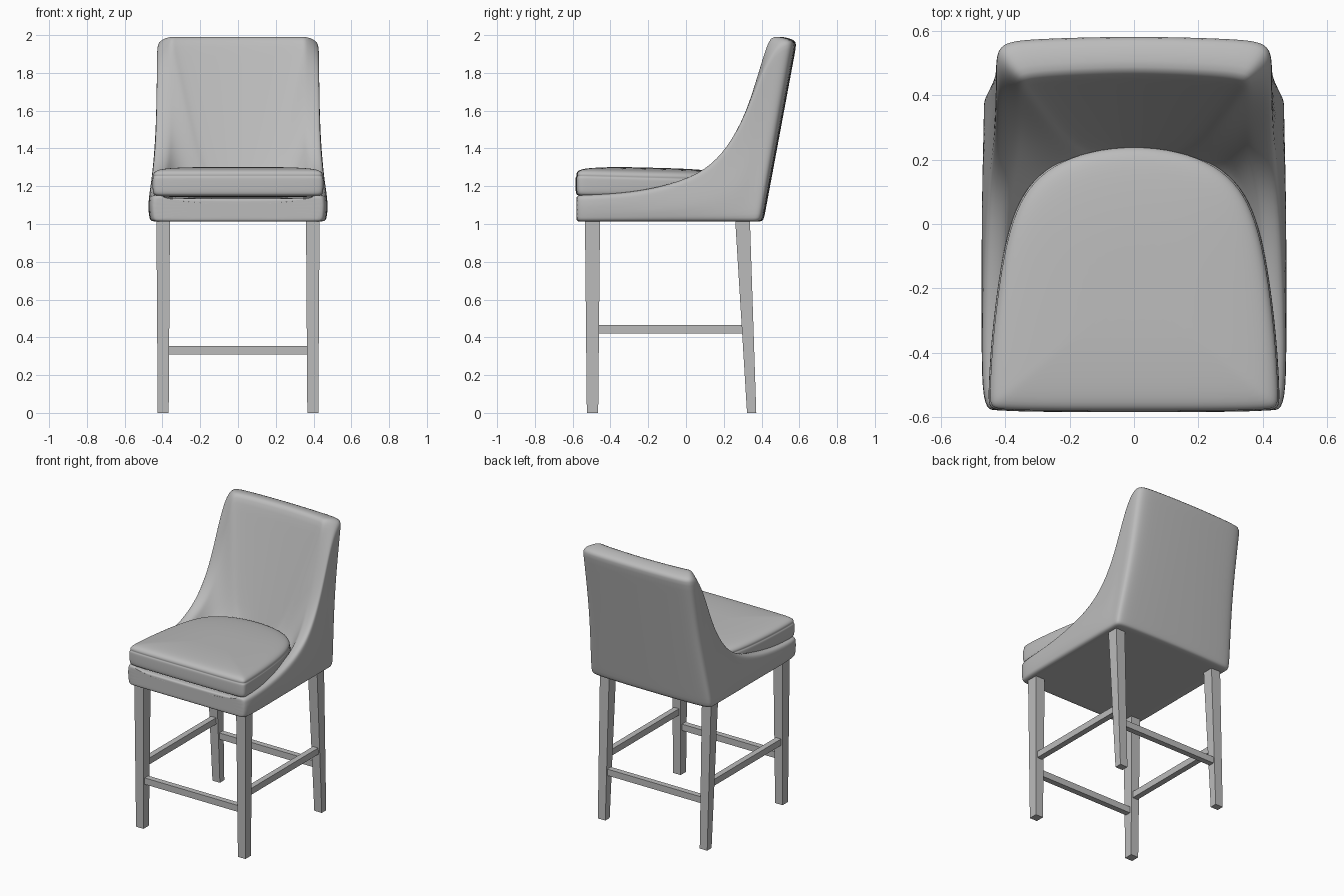
import bpy, bmesh
from mathutils import Vector

if "Cube" in bpy.data.objects:
    bpy.data.objects.remove(bpy.data.objects["Cube"])

mat = bpy.data.materials.new("warm_grey")
mat.diffuse_color = (0.5, 0.5, 0.5, 1)
mat.use_nodes = True
mat.node_tree.nodes["Principled BSDF"].inputs["Base Color"].default_value = mat.diffuse_color


def finish(name, bm, subdiv=0, mirror=False):
    """Turn a bmesh into a named object with modifiers."""
    bmesh.ops.recalc_face_normals(bm, faces=bm.faces[:])
    me = bpy.data.meshes.new(name)
    bm.to_mesh(me)
    bm.free()
    me.materials.append(mat)
    ob = bpy.data.objects.new(name, me)
    bpy.context.collection.objects.link(ob)
    if mirror:
        ob.modifiers.new("mirror", 'MIRROR')
    if subdiv:
        m = ob.modifiers.new("smooth", 'SUBSURF')
        m.levels = m.render_levels = subdiv
        for p in me.polygons:
            p.use_smooth = True
    return ob


def strip(bm, a, b, closed=False):
    """Quads between two equally long vertex rows."""
    n = len(a)
    for i in range(n if closed else n - 1):
        j = (i + 1) % n
        bm.faces.new((a[i], a[j], b[j], b[i]))


def half_width(z):
    """Outer half width of the shell by height."""
    keys = [(1.0, .463), (1.08, .476), (1.16, .47), (1.28, .45), (1.42, .436), (1.6, .43), (2.1, .428)]
    for (z0, w0), (z1, w1) in zip(keys, keys[1:]):
        if z <= z1:
            return w0 + (w1 - w0) * (z - z0) / (z1 - z0)
    return keys[-1][1]


# Upholstered shell: columns running from the front corner round to the back centre
# (width factor, base y, rim y, rim z, inner rim x, y, floor x, y)
COLUMNS = [
    (.95, -.58, -.58, 1.15, .41, -.58, .36, -.58),
    (1, -.54, -.54, 1.152, .42, -.54, .36, -.54),
    (1, -.30, -.30, 1.163, .42, -.30, .37, -.30),
    (1, -.10, -.08, 1.21, .405, -.06, .36, -.10),
    (1, .08, .10, 1.285, .385, .12, .33, .05),
    (1, .20, .22, 1.41, .37, .23, .28, .13),
    (1, .28, .315, 1.58, .365, .315, .22, .16),
    (1, .32, .40, 1.81, .365, .39, .19, .175),
    (1, .35, .475, 1.97, .36, .435, .17, .185),
    (1, .385, .54, 2.0, .345, .45, .155, .19),
    (.94, .40, .575, 2.0, .32, .455, .14, .195),
    (.70, .405, .583, 2.0, .25, .462, .10, .20),
    (.35, .41, .588, 2.0, .13, .468, .05, .205),
    (0, .41, .59, 2.0, 0, .472, 0, .205),
]
BASE, FLOOR = 1.012, 1.135


def shell_section(fx, yb, yr, zr, xi, yi, xf, yf):
    """Points from the underside, up the outside, over the rim, down inside."""
    zo = zr - .025 if zr > 1.9 else zr
    h = zo - BASE
    pts = [Vector((fx * .41, yb - .05 if yb > .3 else yb, BASE))]
    for t in (0, min(.2, .035 / h), .33, .6, 1 - min(.25, .04 / h), 1):
        z = BASE + h * t
        pts.append(Vector((fx * half_width(z), yb + (yr - yb) * t, z)))
    rim, floor = Vector((xi, yi, zr + .003)), Vector((xf, yf, FLOOR))
    for t in (0, min(.3, .05 / (zr - FLOOR)), .55, 1):
        pts.append(rim.lerp(floor, t))
    return pts


bm = bmesh.new()
right = [shell_section(*c) for c in COLUMNS]
left = [[Vector((-p.x, p.y, p.z)) for p in s] for s in reversed(right[:-1])]
cols = [[bm.verts.new(p) for p in s] for s in right + left]
for a, b in zip(cols, cols[1:]):
    strip(bm, a, b)
for k in (0, -1):                                  # underside and floor
    for i in range(len(COLUMNS) - 1):
        quad = [cols[i][k], cols[i + 1][k], cols[-2 - i][k], cols[-1 - i][k]]
        bm.faces.new(list(dict.fromkeys(quad)))
outer = cols[0] + cols[-1][::-1]                   # flat front end
inner = [bm.verts.new((v.co.x * .96, v.co.y, 1.08 + (v.co.z - 1.08) * .7)) for v in outer]
strip(bm, outer, inner, closed=True)
bm.faces.new(inner)
finish("upholstered_shell", bm, 2)

# Seat cushion: U-shaped outline stacked in rings, with a seam groove
OUTLINE = [(0, -.585), (.25, -.585), (.41, -.582), (.45, -.575), (.454, -.54), (.447, -.40),
           (.432, -.25), (.41, -.10), (.38, .02), (.335, .115), (.255, .188), (.14, .232), (0, .248)]
RINGS = [(.5, 1.14), (.94, 1.145), (.99, 1.155), (1, 1.18), (1, 1.235), (.997, 1.248), (.984, 1.254),
         (.994, 1.262), (.975, 1.281), (.88, 1.297), (.5, 1.307), (.2, 1.308)]
outline = OUTLINE + [(-x, y) for x, y in OUTLINE[-2:0:-1]]
bm = bmesh.new()
rings = []
for s, z in RINGS:
    ring = []
    for x, y in outline:
        yy = -.2 + (y + .2) * s
        drop = .02 * (yy + .58) / .8 if z > 1.2 else 0
        ring.append(bm.verts.new((x * s, yy, z - drop)))
    rings.append(ring)
for a, b in zip(rings, rings[1:]):
    strip(bm, a, b, closed=True)
bm.faces.new(rings[0])
bm.faces.new(rings[-1])
finish("seat_cushion", bm, 2)


def tapered_bar(name, low, high, mirror):
    """Bar between two rectangles given as (x0, x1, y0, y1, z)."""
    bm = bmesh.new()
    ends = []
    for x0, x1, y0, y1, z in (low, high):
        ends.append([bm.verts.new(p) for p in ((x0, y0, z), (x1, y0, z), (x1, y1, z), (x0, y1, z))])
    strip(bm, ends[0], ends[1], closed=True)
    for e in ends:
        bm.faces.new(e)
    finish(name, bm, mirror=mirror)


# Legs, mirrored left and right
tapered_bar("front_legs", (.367, .425, -.525, -.465, 0), (.36, .432, -.535, -.455, 1.03), True)
tapered_bar("back_legs", (.367, .425, .323, .372, 0), (.36, .432, .26, .338, 1.03), True)

# Stretchers
tapered_bar("side_stretchers", (.377, .417, -.48, .32, .42), (.377, .417, -.48, .32, .465), True)
for name, y in (("front_stretcher", -.495), ("back_stretcher", .333)):
    tapered_bar(name, (-.38, .38, y - .02, y + .02, .31), (-.38, .38, y - .02, y + .02, .355), False)
